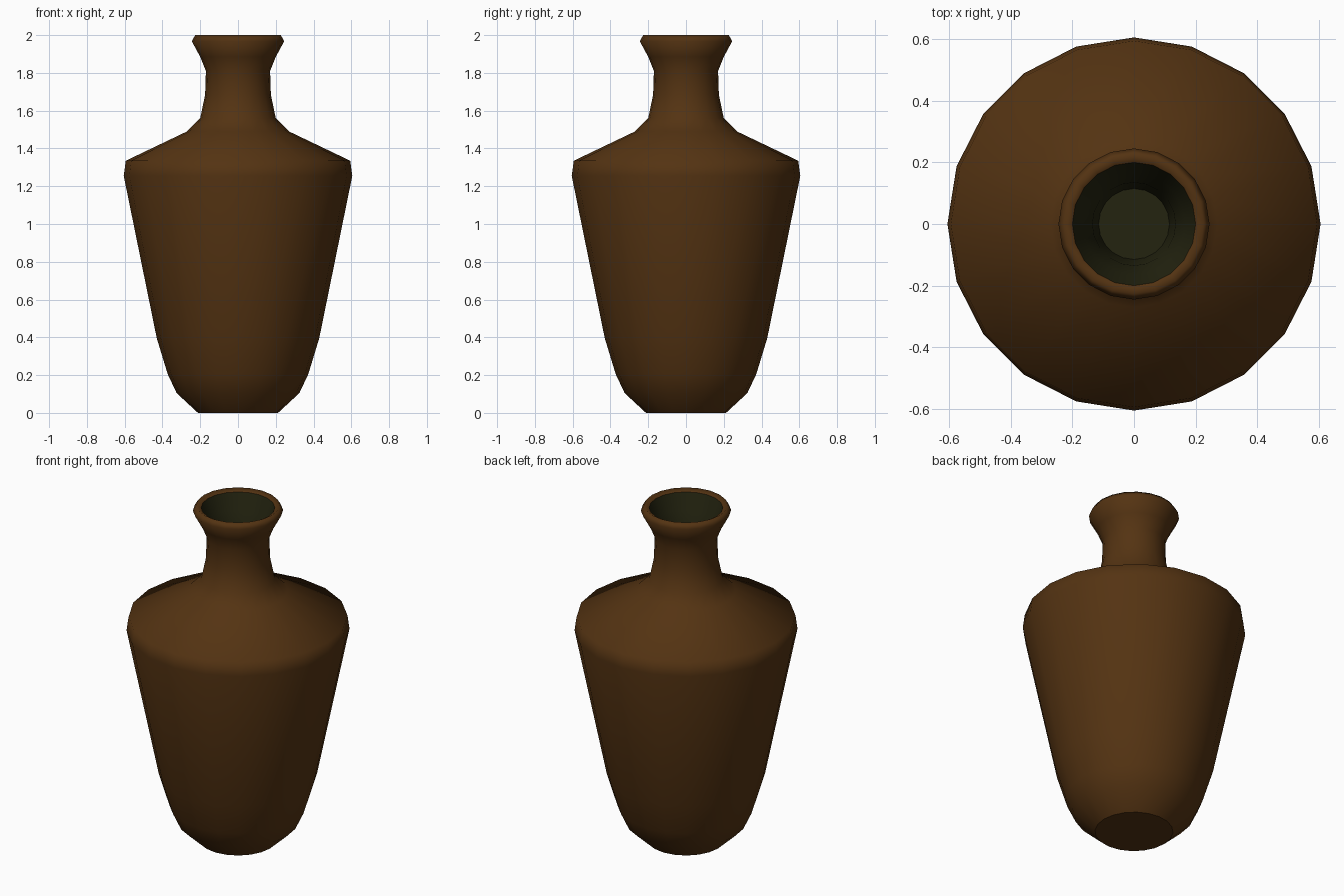
import bpy, bmesh
from math import cos, sin, tau

if "Cube" in bpy.data.objects:
    bpy.data.objects.remove(bpy.data.objects["Cube"])

SIDES = 20


def material(name, color):
    m = bpy.data.materials.new(name)
    m.diffuse_color = (*color, 1)
    m.use_nodes = True
    m.node_tree.nodes["Principled BSDF"].inputs["Base Color"].default_value = m.diffuse_color
    return m


def lathe(name, profile, mat, cap):
    """Revolve (radius, height) points; cap the 'start' or 'end' ring with a flat disc."""
    bm = bmesh.new()
    rings = [[bm.verts.new((r * cos(tau * i / SIDES), r * sin(tau * i / SIDES), z))
              for i in range(SIDES)] for r, z in profile]
    for low, high in zip(rings, rings[1:]):
        for i in range(SIDES):
            j = (i + 1) % SIDES
            bm.faces.new((low[i], low[j], high[j], high[i])).smooth = True
    disc = bm.faces.new(rings[0][::-1] if cap == "start" else rings[-1])
    for e in disc.edges:
        e.smooth = False
    mesh = bpy.data.meshes.new(name)
    bm.to_mesh(mesh)
    bm.free()
    mesh.materials.append(mat)
    obj = bpy.data.objects.new(name, mesh)
    bpy.context.collection.objects.link(obj)
    return obj


clay = material("brown clay", (0.088, 0.033, 0.006))
inside = material("dark olive inside", (0.017, 0.017, 0.005))

# Outer wall from the foot up over the shoulder, neck and lip
lathe("vase_body", [
    (0.212, 0), (0.325, 0.105), (0.372, 0.205), (0.43, 0.395),
    (0.605, 1.255), (0.594, 1.335), (0.27, 1.49), (0.2, 1.56),
    (0.174, 1.685), (0.17, 1.81), (0.2, 1.885), (0.245, 1.968),
    (0.226, 2.0), (0.2, 1.985)], clay, "start")

# Inner wall of the mouth and neck, closed by a floor
lathe("vase_inside", [
    (0.2, 1.985), (0.165, 1.89), (0.135, 1.81), (0.115, 1.58)], inside, "end")
